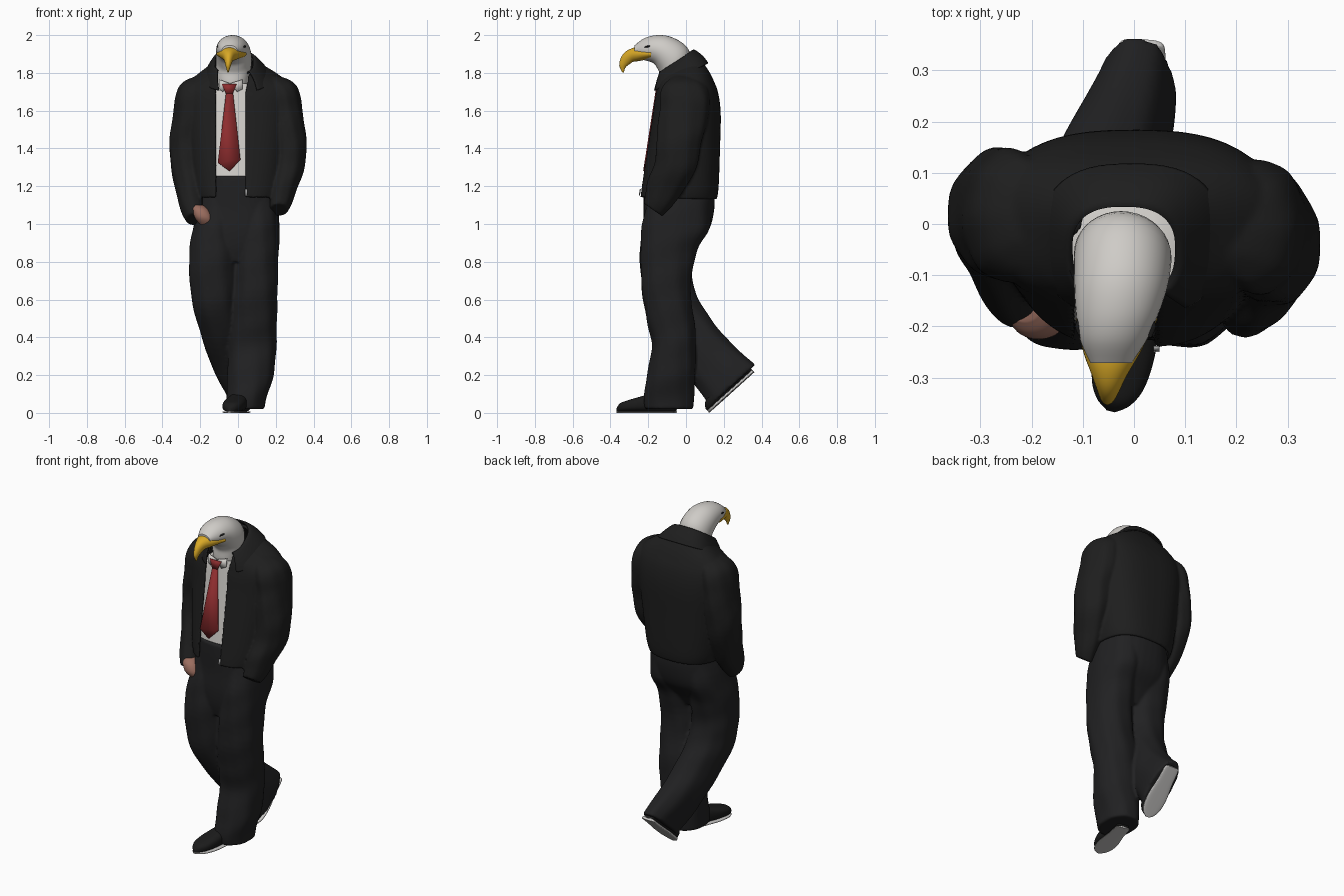
import bpy, bmesh, math
from mathutils import Matrix, Vector

if "Cube" in bpy.data.objects:
    bpy.data.objects.remove(bpy.data.objects["Cube"])


def material(name, r, g, b):
    m = bpy.data.materials.new(name)
    m.diffuse_color = (r, g, b, 1)
    m.use_nodes = True
    m.node_tree.nodes["Principled BSDF"].inputs["Base Color"].default_value = m.diffuse_color
    return m


JACKET = material("jacket black", .013, .013, .013)
TROUSER = material("trouser charcoal", .015, .015, .016)
SHOE = material("shoe black", .011, .011, .011)
SOLE = material("sole grey", .58, .57, .56)
FEATHER = material("feather white", .62, .60, .57)
SHIRT = material("shirt white", .64, .62, .59)
TIE = material("tie red", .27, .026, .028)
BEAK = material("beak yellow", .70, .40, .02)
SKIN = material("skin", .33, .155, .115)
METAL = material("zip metal", .35, .35, .35)


def select(obs):
    bpy.ops.object.select_all(action='DESELECT')
    for ob in obs:
        ob.select_set(True)
    bpy.context.view_layer.objects.active = obs[0]


def finish(name, bm, mat, thickness=0):
    bmesh.ops.recalc_face_normals(bm, faces=bm.faces)
    me = bpy.data.meshes.new(name)
    bm.to_mesh(me)
    bm.free()
    me.materials.append(mat)
    ob = bpy.data.objects.new(name, me)
    bpy.context.collection.objects.link(ob)
    if thickness:
        s = ob.modifiers.new("thickness", 'SOLIDIFY')
        s.thickness, s.offset = thickness, 0
    select([ob])
    bpy.ops.object.shade_smooth_by_angle(angle=math.radians(45))
    return ob


def fuse(name, obs, voxel, rounds):
    """Melt overlapping parts into one continuous cloth surface."""
    select(obs)
    bpy.ops.object.convert(target='MESH')
    bpy.ops.object.join()
    ob = bpy.context.view_layer.objects.active
    ob.name = name
    r = ob.modifiers.new("melt", 'REMESH')
    r.mode, r.voxel_size, r.use_smooth_shade = 'VOXEL', voxel, True
    s = ob.modifiers.new("soften", 'SMOOTH')
    s.factor, s.iterations = .5, rounds
    bpy.ops.object.convert(target='MESH')


def spline(rows, steps=5):
    """Catmull-Rom interpolation between section rows."""
    out = []
    for i in range(len(rows) - 1):
        a, b, c, d = (rows[max(0, min(len(rows) - 1, i + k))] for k in (-1, 0, 1, 2))
        for j in range(steps):
            t = j / steps
            out.append([.5 * (2 * q + (r - p) * t + (2 * p - 5 * q + 4 * r - s) * t * t
                              + (3 * q - p - 3 * r + s) * t ** 3) for p, q, r, s in zip(a, b, c, d)])
    return out + [list(rows[-1])]


def power(v, n):
    return math.copysign(abs(v) ** (2 / n), v)


def loft(name, rings, mat, closed=True, thickness=0):
    bm = bmesh.new()
    vs = [[bm.verts.new(p) for p in r] for r in rings]
    n = len(vs[0])
    for a, b in zip(vs, vs[1:]):
        for i in range(n if closed else n - 1):
            k = (i + 1) % n
            bm.faces.new((a[i], a[k], b[k], b[i]))
    if closed:
        bm.faces.new(vs[0])
        bm.faces.new(vs[-1])
    return finish(name, bm, mat, thickness)


def tube(name, rows, mat, n=2.0, fold=0, sides=36):
    """Rows: x, y, z, half width, half depth, pitch of the section in degrees."""
    rings = []
    for x, y, z, rx, rd, p in spline([tuple(r) + (0,) * (6 - len(r)) for r in rows]):
        p, ring = math.radians(p), []
        for i in range(sides):
            t = 2 * math.pi * i / sides
            f = 1 + fold * math.sin(3 * t + 22 * z) * math.sin(5 * t - 13 * z)
            u, v = rx * f * power(math.cos(t), n), rd * f * power(math.sin(t), n)
            ring.append((x + u, y + v * math.cos(p), z + v * math.sin(p)))
        rings.append(ring)
    return loft(name, rings, mat)


def wrap(name, rows, mat, thickness=.008, n=2.6):
    """Open-fronted shell. Rows: z front, z back, centre x, half width, y front, y back, left edge x, right edge x."""
    rings = []
    for zf, zb, cx, hw, yf, yb, left, right in spline(rows):
        t0, t1 = (-math.acos(math.copysign(min(1, abs((e - cx) / hw)) ** (n / 2), e - cx))
                  for e in (right, left))
        t1 += 2 * math.pi
        ring = []
        for i in range(49):
            t = t0 + (t1 - t0) * i / 48
            k = .5 + .5 * power(math.sin(t), n)
            ring.append((cx + hw * power(math.cos(t), n), yf + (yb - yf) * k, zf + (zb - zf) * k))
        rings.append(ring)
    return loft(name, rings, mat, False, thickness)


def front(z):
    return -.235 + .155 * (z - 1.15)


def plate(name, faces, mat, lift):
    """Thin panels in x, z lying on the sloping chest."""
    bm = bmesh.new()
    for f in faces:
        bm.faces.new([bm.verts.new((x, front(z) - lift, z)) for x, z in f])
    return finish(name, bm, mat, .006)


# jacket body, with sleeves swinging forward to the pockets
L, R = -.115, .04
parts = [wrap("jacket", [
    (1.14, 1.13, 0, .21, front(1.15), .155, L, R), (1.21, 1.2, 0, .228, front(1.21), .165, L, R),
    (1.4, 1.4, 0, .25, front(1.4), .172, L, R), (1.57, 1.58, 0, .268, front(1.57), .176, L, R),
    (1.66, 1.69, 0, .275, -.158, .163, L, R), (1.70, 1.765, 0, .262, -.15, .135, L, R),
    (1.735, 1.82, -.002, .205, -.145, .105, L, .047), (1.76, 1.87, -.012, .135, -.142, .066, -.112, .052),
    (1.775, 1.9, -.02, .107, -.14, .038, -.11, .052)], JACKET, .016)]
for side, name, sh, fwd, up, dx in ((-1, "left_sleeve", .018, .01, -.02, 0), (1, "right_sleeve", -.008, -.045, .03, -.012)):
    arm = [(.12, sh, 1.80, .03, .04, 0), (.185, sh, 1.77, .07, .075, 0),
           (.222, sh, 1.735, .085, .11, 0), (.242, sh, 1.68, .088, .128, 0), (.252, sh, 1.6, .088, .132, 0),
           (.27, .01 + fwd, 1.45, .093, .122, -5), (.27, -.012 + fwd, 1.31, .086, .11, -15),
           (.255 + dx, -.07 + fwd, 1.18 + up / 2, .073, .095, -26),
           (.24 + dx, -.13 + fwd / 2, 1.09 + up, .06, .075, -35),
           (.228 + dx, -.16 + fwd / 3, 1.045 + up, .048, .06, -35)]
    parts.append(tube(name, [(side * r[0],) + r[1:] for r in arm], JACKET, fold=.03))
fuse("jacket", parts, .008, 2)
wrap("jacket_collar", [
    (1.785, 1.918, -.02, .102, -.142, .034, -.107, .05), (1.795, 1.916, -.018, .114, -.152, .05, -.108, .06),
    (1.75, 1.886, -.01, .146, -.17, .088, -.108, .085),
    (1.70, 1.85, -.005, .175, -.178, .115, -.1, .1)], JACKET)

# hand at the pocket
tube("left_hand", [(-.215, -.165, 1.10, .03, .025), (-.2, -.185, 1.075, .042, .032),
                   (-.182, -.192, 1.03, .045, .032), (-.16, -.175, .985, .03, .02)], SKIN)

# shirt, shirt collar, tie and zip pull
tube("shirt", [(-.01, (front(z) + yb) / 2 + .007, z, hw, (yb - front(z)) / 2 - .007)
               for z, hw, yb in ((1.22, .18, .13), (1.4, .2, .14), (1.6, .2, .14), (1.69, .17, .1),
                                 (1.745, .1, .04))], SHIRT, 2.6)
plate("shirt_collar", [[(-.045, 1.745), (-.1, 1.765), (-.1, 1.715), (-.08, 1.70)],
                       [(-.04, 1.745), (.025, 1.765), (.025, 1.715), (-.005, 1.70)]], SHIRT, .004)
plate("tie", [[(-.085, 1.74), (-.008, 1.74), (-.028, 1.69), (-.064, 1.69)],
              [(-.064, 1.69), (-.026, 1.69), (.013, 1.34), (-.045, 1.28), (-.107, 1.325)]], TIE, .009)
plate("zip_pull", [[(.038, 1.15), (.05, 1.15), (.05, 1.185), (.038, 1.185)]], METAL, .012)

# trousers: seat, forward leg and trailing bent leg in one cloth
fuse("trousers", [
    tube("trouser_seat", [(-.01, -.045, 1.255, .17, .178), (0, -.038, 1.18, .195, .187), (.003, -.037, 1.08, .208, .187),
                          (-.005, -.053, .97, .21, .175), (-.01, -.085, .88, .17, .135),
                          (-.015, -.1, .8, .08, .1)], TROUSER, 2.4),
    tube("forward_leg", [(.105, -.035, 1.14, .1, .165), (.108, -.055, .98, .112, .178), (.1, -.092, .85, .115, .148),
                         (.09, -.105, .65, .121, .13), (.08, -.08, .48, .125, .125), (.075, -.065, .35, .127, .115),
                         (.066, -.08, .2, .122, .127), (.045, -.09, .08, .107, .133),
                         (.04, -.09, .02, .1, .13)], TROUSER, 2.2, .025),
    tube("trailing_leg", [(-.1, -.035, 1.14, .1, .16, 0), (-.122, -.06, .98, .115, .17, 0),
                          (-.13, -.095, .85, .128, .15, 0), (-.132, -.1, .7, .125, .137, 10),
                          (-.12, -.07, .57, .12, .138, 25), (-.085, .02, .42, .11, .135, 38),
                          (-.04, .135, .27, .1, .143, 42), (.0, .225, .17, .08, .16, 42),
                          (.005, .245, .145, .076, .165, 42)], TROUSER, 2.2, .025),
], .009, 2)

# shoes: local heel at the origin, toe along -y
outline = [(0, .028, .05), (-.015, .042, .07), (-.1, .047, .1), (-.19, .058, .08),
           (-.26, .053, .06), (-.3, .034, .045), (-.32, .008, .02)]
for name, pos, pitch, yaw, g in (("front", (.03, -.055, 0), 0, -13.6, 0), ("rear", (.015, .358, .218), 42, -3, .004)):
    place = (Matrix.Translation(Vector(pos)) @ Matrix.Rotation(math.radians(yaw), 4, 'Z')
             @ Matrix.Rotation(math.radians(pitch), 4, 'X'))
    sole = tube(name + "_shoe_sole", [(0, y, .004, w + g, .004 + g, 90) for y, w, h in outline], SOLE, 4)
    upper = tube(name + "_shoe_upper", [(0, y, .006 + h / 2, w, h / 2, 90) for y, w, h in outline], SHOE, 2.6)
    for ob in (sole, upper):
        ob.data.transform(place)

# bird head with neck, hooked beak and eyes
tube("head", [(-.03, -.06, 1.68, .075, .07, 0), (-.028, -.058, 1.78, .088, .088, 22),
              (-.022, -.063, 1.86, .095, .1, 40), (-.025, -.115, 1.908, .092, .09, 65),
              (-.032, -.17, 1.926, .082, .073, 85), (-.04, -.225, 1.925, .066, .056, 90),
              (-.045, -.272, 1.92, .04, .026, 90)], FEATHER)
tube("beak", [(-.034, -.185, 1.9, .08, .026, 90), (-.043, -.25, 1.9, .056, .037, 92),
              (-.048, -.293, 1.89, .035, .034, 112), (-.05, -.318, 1.868, .023, .03, 140),
              (-.052, -.336, 1.835, .013, .018, 165), (-.053, -.333, 1.803, .003, .004, 180)], BEAK)
for side, name in ((-1, "left_eye"), (1, "right_eye")):
    x = -.036 + side * .068
    tube(name, [(x, -.222, 1.936, .002, .002, 90), (x, -.2, 1.94, .011, .005, 90),
                (x, -.178, 1.944, .002, .002, 90)], SHOE, sides=16)
